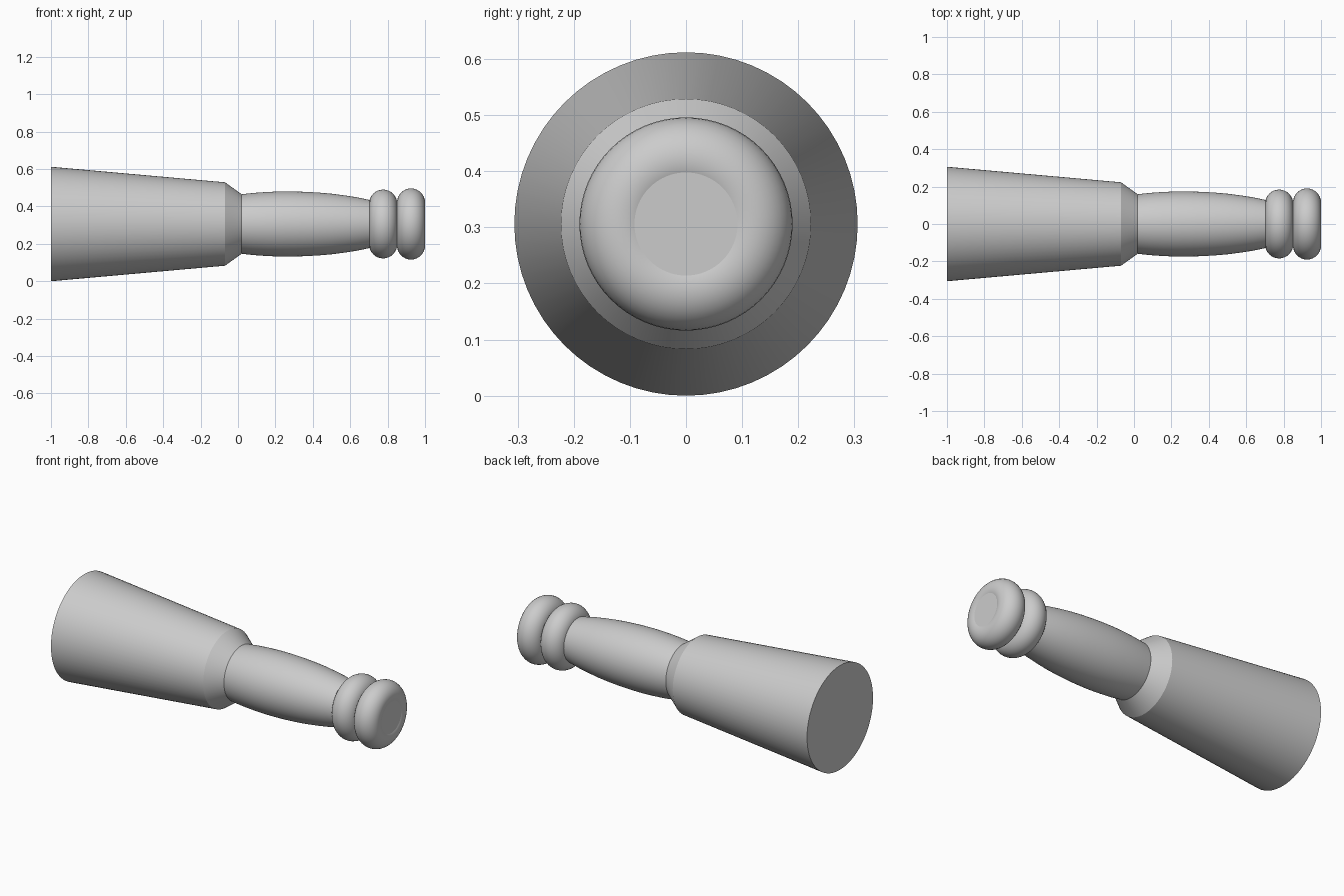
import bpy, bmesh, math

if "Cube" in bpy.data.objects:
    bpy.data.objects.remove(bpy.data.objects["Cube"])

AXIS_Z = 0.306
SIDES = 64


def lathe(name, profile):
    """Turn (x, radius) points around the long axis, with capped ends."""
    bm = bmesh.new()
    rings = []
    for x, r in profile:
        rings.append([bm.verts.new((x, r * math.cos(2 * math.pi * i / SIDES),
                                    r * math.sin(2 * math.pi * i / SIDES)))
                      for i in range(SIDES)])
    for a, b in zip(rings, rings[1:]):
        for i in range(SIDES):
            j = (i + 1) % SIDES
            bm.faces.new((a[i], a[j], b[j], b[i]))
    bm.faces.new(rings[0])
    bm.faces.new(rings[-1])
    bmesh.ops.recalc_face_normals(bm, faces=bm.faces)
    mesh = bpy.data.meshes.new(name)
    bm.to_mesh(mesh)
    bm.free()
    obj = bpy.data.objects.new(name, mesh)
    bpy.context.collection.objects.link(obj)
    obj.location.z = AXIS_Z
    smooth(obj)
    return obj


def smooth(obj):
    bpy.ops.object.select_all(action='DESELECT')
    obj.select_set(True)
    bpy.context.view_layer.objects.active = obj
    bpy.ops.object.shade_smooth_by_angle(angle=math.radians(25))


def ring(name, x, outer, tube):
    bpy.ops.mesh.primitive_torus_add(
        major_radius=outer - tube, minor_radius=tube, major_segments=SIDES,
        minor_segments=32, location=(x, 0, AXIS_Z), rotation=(0, math.pi / 2, 0))
    obj = bpy.context.object
    obj.name = name
    smooth(obj)


# Tapered body with a bevelled shoulder
lathe("tapered_body", [(-1, 0.306), (-0.07, 0.223), (0.02, 0.159)])

# Barrel-shaped grip
lathe("grip", [(0.02, 0.159), (0.08, 0.166), (0.15, 0.171), (0.22, 0.174),
               (0.29, 0.174), (0.36, 0.172), (0.43, 0.168), (0.50, 0.162),
               (0.57, 0.153), (0.64, 0.142), (0.71, 0.127), (0.76, 0.115)])

# Two rounded rings at the end of the grip
ring("inner_ring", 0.776, 0.184, 0.075)
ring("end_ring", 0.925, 0.190, 0.075)

# Flat plug closing the end ring
lathe("end_plug", [(0.74, 0.096), (0.996, 0.096)])
